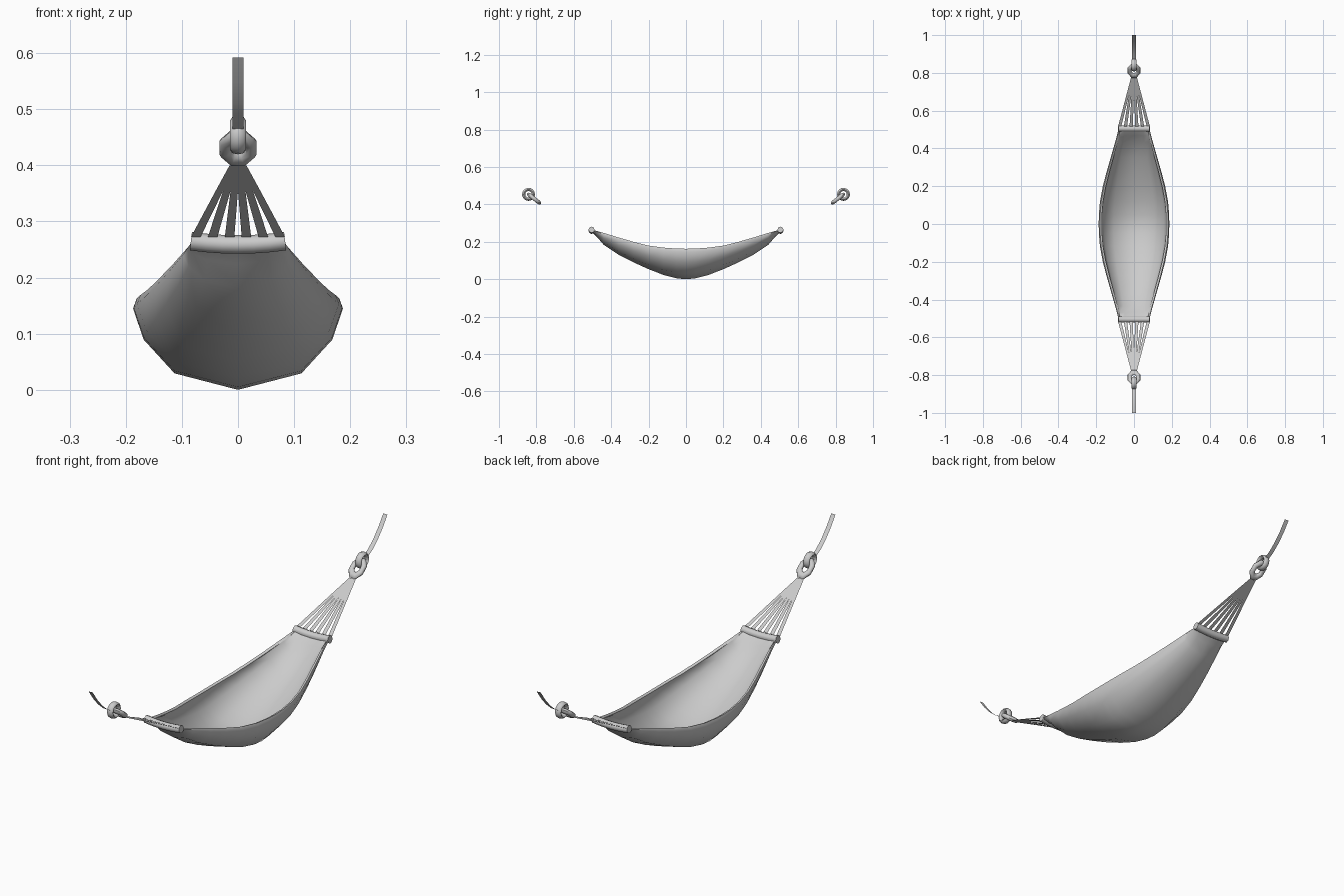
import bpy
import math

if "Cube" in bpy.data.objects:
    bpy.data.objects.remove(bpy.data.objects["Cube"], do_unlink=True)

# Single material
grey = bpy.data.materials.new("plain_grey")
grey.use_nodes = True
grey.diffuse_color = (0.6, 0.6, 0.6, 1)
grey.node_tree.nodes["Principled BSDF"].inputs["Base Color"].default_value = (0.6, 0.6, 0.6, 1)


def activate(obj):
    bpy.ops.object.select_all(action="DESELECT")
    obj.select_set(True)
    bpy.context.view_layer.objects.active = obj


def finish(obj, name, angle=40, mirror=True):
    """Name, colour, shade and optionally repeat the part at the other end."""
    obj.name = name
    obj.data.materials.clear()
    obj.data.materials.append(grey)
    activate(obj)
    bpy.ops.object.transform_apply(location=True, rotation=True, scale=True)
    bpy.ops.object.shade_smooth_by_angle(angle=math.radians(angle))
    if mirror:
        mod = obj.modifiers.new("both_ends", "MIRROR")
        mod.use_axis = (False, True, False)
        mod.use_mirror_merge = False


def mesh_object(name, verts, faces):
    mesh = bpy.data.meshes.new(name)
    mesh.from_pydata(verts, [], faces)
    obj = bpy.data.objects.new(name, mesh)
    bpy.context.collection.objects.link(obj)
    return obj


def ribbon(name, rows):
    """Flat sheet through rows of (x_left, x_right, y, z)."""
    verts = [(x, y, z) for a, b, y, z in rows for x in (a, b)]
    faces = [(2 * i, 2 * i + 1, 2 * i + 3, 2 * i + 2) for i in range(len(rows) - 1)]
    finish(mesh_object(name, verts, faces), name)


# Cloth: stations along y of (y, rim half width, bottom z, rim z)
half = [(0, .187, 0, .163), (.05, .186, .005, .164), (.12, .18, .023, .169),
        (.2, .165, .054, .18), (.28, .144, .09, .2), (.36, .121, .131, .223),
        (.44, .098, .184, .248), (.475, .089, .225, .258), (.502, .083, .25, .264)]
stations = [(-y, w, b, r) for y, w, b, r in half[:0:-1]] + half
# Cross-section as fractions of half width and height
side = [(.605, .18), (.9, .55), (1, .89), (.965, 1)]
section = [(-x, z) for x, z in side[::-1]] + [(0, 0)] + side
n = len(section)
verts = [(w * u, y, b + (r - b) * v) for y, w, b, r in stations for u, v in section]
faces = [(j * n + i, (j + 1) * n + i, (j + 1) * n + i + 1, j * n + i + 1)
         for j in range(len(stations) - 1) for i in range(n - 1)]
cloth = mesh_object("cloth", verts, faces)
solid = cloth.modifiers.new("thickness", "SOLIDIFY")
solid.thickness = 0.011
solid.offset = -1
activate(cloth)
bpy.ops.object.modifier_apply(modifier=solid.name)
finish(cloth, "cloth", angle=50, mirror=False)

# Spreader bar, sagging slightly in the middle
curve = bpy.data.curves.new("spreader_bar", "CURVE")
curve.dimensions = "3D"
curve.bevel_depth = 0.0165
curve.bevel_resolution = 2
curve.use_fill_caps = True
spline = curve.splines.new("POLY")
spline.points.add(6)
for i, point in enumerate(spline.points):
    t = i / 3 - 1
    point.co = (.084 * t, .505, .259 + .006 * t * t, 1)
bar = bpy.data.objects.new("spreader_bar", curve)
bpy.context.collection.objects.link(bar)
activate(bar)
bpy.ops.object.convert(target="MESH")
finish(bpy.context.object, "spreader_bar", angle=50)

# Six straps that fan in from the bar and join into one web
JOIN = (.685, .355)
for k in range(6):
    c = k - 2.5
    low, high = c * .0302, c * .0132
    ribbon("strap_%d" % (k + 1), [(low - .0085, low + .0085, .517, .272),
                                  (high - .0066, high + .0066, *JOIN)])
ribbon("strap_web", [(-.0396, .0396, *JOIN), (-.015, .015, .778, .4)])

# Eight-sided elongated link at the end of the web
bpy.ops.mesh.primitive_torus_add(major_segments=8, minor_segments=8,
                                 major_radius=.0245, minor_radius=.0115)
link = bpy.context.object
link.rotation_euler.z = math.pi / 8
activate(link)
bpy.ops.object.transform_apply(location=False, rotation=True, scale=False)
link.scale = (1, 1.4, .9)
link.rotation_euler.x = math.radians(38)
link.location = (0, .812, .431)
finish(link, "link", angle=50)

# Upright ring through the link
bpy.ops.mesh.primitive_torus_add(major_segments=16, minor_segments=8,
                                 major_radius=.026, minor_radius=.0085)
ring = bpy.context.object
ring.scale.z = 1.7
ring.rotation_euler.y = math.pi / 2
ring.location = (0, .842, .454)
finish(ring, "ring", angle=50)

# Hanging strap curving up from the ring
path = [(.866, .461), (.9, .481), (.935, .511), (.968, .548), (1, .592)]
ribbon("hanging_strap", [(-.01, .01, y, z) for y, z in path])
